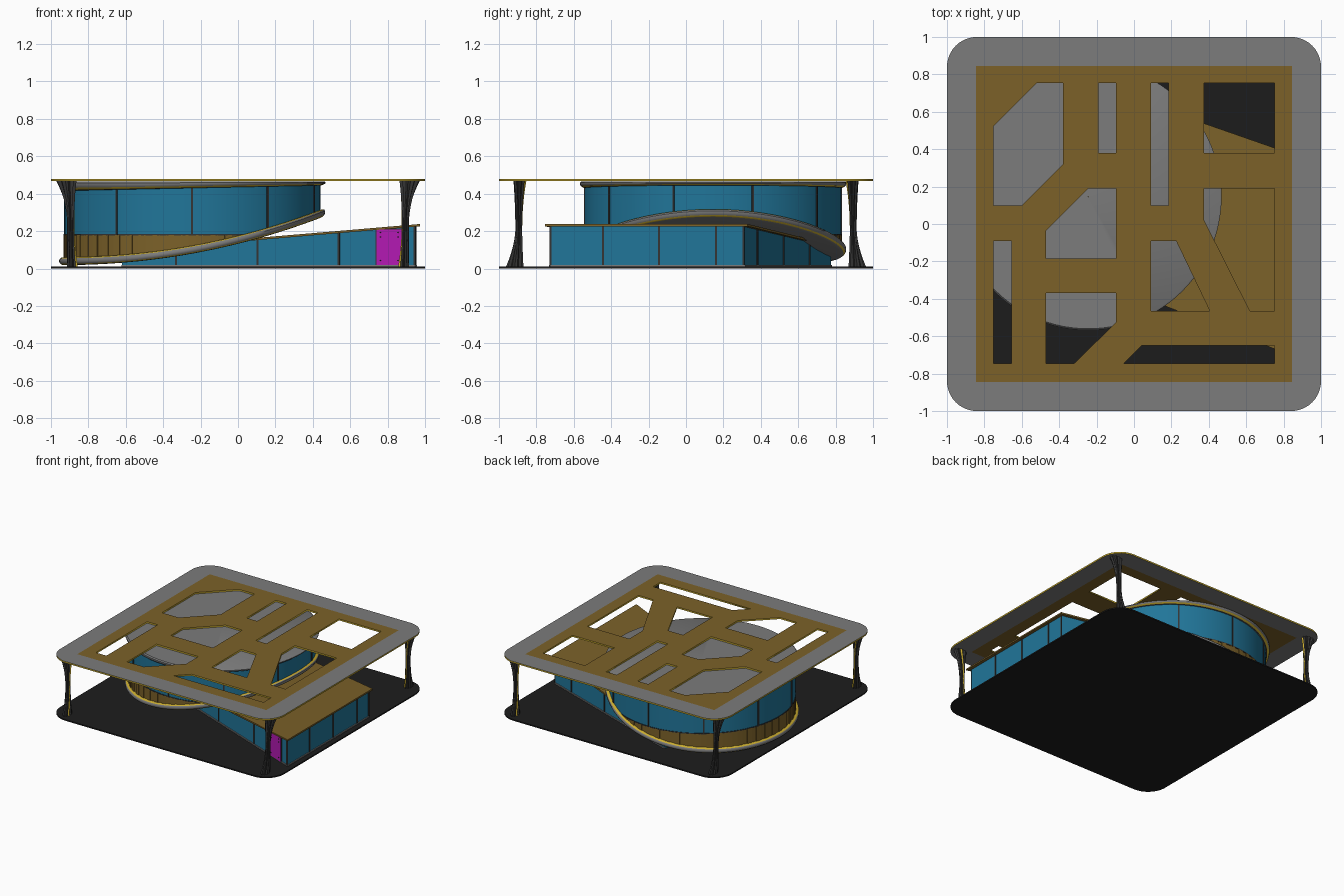
import bpy, math
from mathutils import Vector
from math import sin, cos, pi

if "Cube" in bpy.data.objects:
    bpy.data.objects.remove(bpy.data.objects["Cube"])


def mat(name, r, g, b):
    m = bpy.data.materials.new(name)
    m.diffuse_color = (r, g, b, 1)
    m.use_nodes = True
    m.node_tree.nodes["Principled BSDF"].inputs["Base Color"].default_value = m.diffuse_color
    return m


BLACK = mat("black", .012, .012, .012)
DARK = mat("dark_metal", .035, .035, .035)
GREY = mat("grey", .2, .2, .2)
WOOD = mat("wood", .2, .12, .022)
GLASS = mat("blue_glass", .015, .18, .32)
GOLD = mat("gold", .6, .42, .03)
PINK = mat("magenta", .45, .01, .45)


def make(name, verts, faces, mats, ids=None, smooth=False):
    me = bpy.data.meshes.new(name)
    me.from_pydata(verts, [], faces)
    for m in mats:
        me.materials.append(m)
    if ids:
        me.polygons.foreach_set("material_index", ids)
    ob = bpy.data.objects.new(name, me)
    bpy.context.collection.objects.link(ob)
    if smooth:
        bpy.ops.object.select_all(action='DESELECT')
        ob.select_set(True)
        bpy.context.view_layer.objects.active = ob
        bpy.ops.object.shade_smooth_by_angle(angle=math.radians(35))
    return ob


def plate(name, loops, z0, z1, top, side):
    """Flat sheet with holes: first loop is the outline."""
    cu = bpy.data.curves.new(name, 'CURVE')
    cu.dimensions, cu.fill_mode, cu.extrude = '2D', 'BOTH', (z1 - z0) / 2
    for lp in loops:
        s = cu.splines.new('POLY')
        s.points.add(len(lp) - 1)
        for p, (x, y) in zip(s.points, lp):
            p.co = (x, y, 0, 1)
        s.use_cyclic_u = True
    tmp = bpy.data.objects.new(name + "_outline", cu)
    bpy.context.collection.objects.link(tmp)
    dg = bpy.context.evaluated_depsgraph_get()
    me = bpy.data.meshes.new_from_object(tmp.evaluated_get(dg))
    bpy.data.objects.remove(tmp)
    me.materials.clear()
    me.materials.append(top)
    me.materials.append(side)
    for p in me.polygons:
        p.material_index = 0 if abs(p.normal.z) > .5 else 1
    ob = bpy.data.objects.new(name, me)
    ob.location.z = (z0 + z1) / 2
    bpy.context.collection.objects.link(ob)


def rect(x0, y0, x1, y1):
    return [(x0, y0), (x1, y0), (x1, y1), (x0, y1)]


def rounded(h, r, n=10):
    return [(sx * (h - r) + r * cos(a), sy * (h - r) + r * sin(a))
            for k, (sx, sy) in enumerate([(1, 1), (-1, 1), (-1, -1), (1, -1)])
            for a in [(k + i / n) * pi / 2 for i in range(n + 1)]]


def post(name, x, y, z0, z1, ang, w, d, m):
    """Upright box turned by ang, w along the wall and d through it."""
    u, v = Vector((cos(ang), sin(ang), 0)) * w / 2, Vector((-sin(ang), cos(ang), 0)) * d / 2
    c = Vector((x, y, 0))
    vs = [c + su * u + sv * v + Vector((0, 0, z)) for z in (z0, z1)
          for su, sv in ((-1, -1), (1, -1), (1, 1), (-1, 1))]
    fs = [(3, 2, 1, 0), (4, 5, 6, 7)] + [(i, (i + 1) % 4, (i + 1) % 4 + 4, i + 4) for i in range(4)]
    return make(name, vs, fs, [m])


# base and canopy with cut openings
plate("base", [rounded(1, .16)], 0, .01, BLACK, BLACK)
plate("canopy_border", [rounded(1, .16), rect(-.845, -.845, .845, .845)], .467, .479, GREY, GOLD)
holes = [
    [(-.75, .1), (-.6, .1), (-.38, .32), (-.38, .755), (-.52, .755), (-.75, .525)],
    rect(-.19, .38, -.095, .755), rect(.09, .1, .185, .755), rect(.375, .38, .75, .755),
    [(-.47, -.185), (-.095, -.185), (-.095, .19), (-.245, .19), (-.47, -.035)],
    [(.375, .19), (.375, .02), (.62, -.465), (.75, -.465), (.75, .19)],
    rect(-.75, -.745, -.655, -.09),
    [(-.47, -.745), (-.32, -.745), (-.095, -.525), (-.095, -.37), (-.47, -.37)],
    [(.09, -.465), (.405, -.465), (.225, -.09), (.09, -.09)],
    [(-.055, -.745), (.75, -.745), (.75, -.65), (.04, -.65)]]
plate("canopy_panel", [rect(-.845, -.845, .845, .845)] + holes, .467, .479, WOOD, GOLD)

# round hall: centre, rising floor height and roof underside
CX, CY, R = -.245, .145, .685


def floor_z(x):
    return .04 + .26 * max(0, (x + .96) / 1.42) ** 2.1


def soffit_z(x):
    return .415 + .03 * (x + .96) / 1.42


def revolve(name, prof, zf, mats, seg_mat, n=96):
    """Turn (radius, height) round the hall axis; zf(height, x) sets z."""
    m, vs, fs, ids = len(prof), [], [], []
    for i in range(n):
        a = 2 * pi * i / n
        for r, h in prof:
            x = CX + r * cos(a)
            vs.append((x, CY + r * sin(a), zf(h, x)))
    for i in range(n):
        for j in range(m - 1):
            k = (i + 1) % n
            fs.append((i * m + j, k * m + j, k * m + j + 1, i * m + j + 1))
            ids.append(seg_mat.get(j, 0))
    return make(name, vs, fs, mats, ids, True)


inner = [.001, .2, .4, .55]
slab = [(r, -.022) for r in inner] + [(.68, -.022), (.697, -.02), (.706, -.014), (.711, -.005),
        (.711, .006), (.706, .014), (.699, .019), (.68, .021)] + [(r, .02) for r in inner[::-1]]
revolve("hall_floor", slab, lambda h, x: floor_z(x) + h, [GREY, GOLD], {5: 1, 9: 1, 10: 1})
roof = [(.001, 0), (.67, 0), (.69, 0), (.695, .08), (.708, .3), (.713, .6), (.713, .8), (.705, 1), (.001, 1)]
revolve("hall_roof", roof, lambda h, x: soffit_z(x) * (1 - h) + .466 * h, [GREY, GOLD, DARK], {2: 2, 3: 1})


def sill(x):
    return max(.18, floor_z(x))


revolve("hall_glass", [(R, 0), (R, 1)],
        lambda h, x: sill(x) if h == 0 else soffit_z(x) + .005, [GLASS], {})
revolve("hall_sill", [(R, -.004), (R + .004, -.004), (R + .004, .004), (R, .004)],
        lambda h, x: sill(x) + h, [DARK], {})
for i in range(10):
    a = pi * .1 + i * pi / 5
    x, y = CX + R * cos(a), CY + R * sin(a)
    post("hall_mullion", x, y, sill(x), soffit_z(x) + .005, a + pi / 2, .011, .01, DARK)

# vertical timber boards under the glass, stepped in and out
N, vs, fs = 110, [], []
for i in range(N):
    r = R + (.004 if i % 2 else 0)
    for a in (2 * pi * i / N, 2 * pi * (i + 1) / N):
        for top in (0, 1):
            x = CX + r * cos(a)
            vs.append((x, CY + r * sin(a), sill(x) if top else floor_z(x)))
    b, nx = 4 * i, 4 * ((i + 1) % N)
    fs += [(b, b + 2, b + 3, b + 1), (b + 2, nx, nx + 1, b + 3)]
make("hall_timber", vs, fs, [WOOD])

# low wing running out from under the hall
A, B, C, D = (Vector(p) for p in ((.95, -.725), (.95, .312), (-.35, .775), (-.62, -.113)))


def wing_z(x):
    return min(.226 - .085 * (.95 - x), floor_z(x))


def wall(name, p, q, n=24):
    pts = [p.lerp(q, i / n) for i in range(n + 1)]
    vs = [(v.x, v.y, z) for v in pts for z in (.01, wing_z(v.x))]
    make(name, vs, [(2 * i, 2 * i + 2, 2 * i + 3, 2 * i + 1) for i in range(n)], [GLASS])


for nm, p, q in (("front", D, A), ("end", A, B), ("back", B, C), ("inner", C, D)):
    wall("wing_glass_" + nm, p, q)

# wing roof sheet with overhang
a2, b2, c2, d2 = (Vector(p) for p in ((.972, -.755), (.972, .33), (-.35, .79), (-.62, -.13)))
nu, nv = 30, 14
vs = []
for i in range(nu + 1):
    p, q = d2.lerp(a2, i / nu), c2.lerp(b2, i / nu)
    for j in range(nv + 1):
        v = p.lerp(q, j / nv)
        vs.append((v.x, v.y, wing_z(v.x) + .01))
w = nv + 1
fs = [(i * w + j, (i + 1) * w + j, (i + 1) * w + j + 1, i * w + j + 1) for i in range(nu) for j in range(nv)]
ob = make("wing_roof", vs, fs, [WOOD])
ob.modifiers.new("thickness", 'SOLIDIFY').thickness = .012


# wing mullions and sill rails
def on(p, q, t, w=.011):
    v, d = p.lerp(q, t), q - p
    post("wing_mullion", v.x, v.y, .01, wing_z(v.x), math.atan2(d.y, d.x), w, .01, DARK)


for x in (-.33, .105, .54, .945):
    on(D, A, (x - D.x) / (A.x - D.x))
for y in (-.444, -.144, .16, .307):
    on(A, B, (y - A.y) / (B.y - A.y))
for y in (.38, .52, .66):
    on(B, C, (y - B.y) / (C.y - B.y))
for p, q in ((D, A), (A, B), (B, C)):
    v, d = (p + q) / 2, q - p
    post("wing_rail", v.x, v.y, .01, .019, math.atan2(d.y, d.x), d.length, .014, GREY)

# door with dark frame and studs
d = (A - D).normalized()
ang, out = math.atan2(d.y, d.x), Vector((d.y, -d.x))
mid = D.lerp(A, (.812 - D.x) / (A.x - D.x))
f, g = mid + out * .003, mid + out * .007
post("door_frame", f.x, f.y, .012, .214, ang, .158, .008, DARK)
post("door", g.x, g.y, .018, .209, ang, .146, .01, PINK)
for s in (-.05, .05):
    for z in (.04, .165, .19):
        k = g + d * s + out * .005
        post("door_stud", k.x, k.y, z, z + .006, ang, .006, .005, DARK)

# corner columns: fluted, pinched, wide in x at the top and in y at the foot
for sx in (-1, 1):
    for sy in (-1, 1):
        n, L, vs, fs, ids = 20, 14, [], [], []
        for l in range(L + 1):
            t = l / L
            up, dn = max(0, (t - .45) / .55) ** 2.2, max(0, (.45 - t) / .45) ** 1.8
            cx, cy = .894 + .024 * up - .009 * dn, .894 - .006 * up + .022 * dn
            rx, ry = .019 + .036 * up + .011 * dn, .019 + .016 * up + .028 * dn
            for i in range(n):
                a, k = 2 * pi * i / n + .8 * t, 1 if i % 2 else .72
                vs.append((sx * (cx + rx * k * cos(a)), sy * (cy + ry * k * sin(a)), .008 + .462 * t))
        for l in range(L):
            for i in range(n):
                q = [l * n + i, l * n + (i + 1) % n, (l + 1) * n + (i + 1) % n, (l + 1) * n + i]
                fs.append(q if sx * sy > 0 else q[::-1])
                ids.append(1 if i in (8, 13) else 0)
        make("column", vs, fs, [DARK, GOLD], ids)
